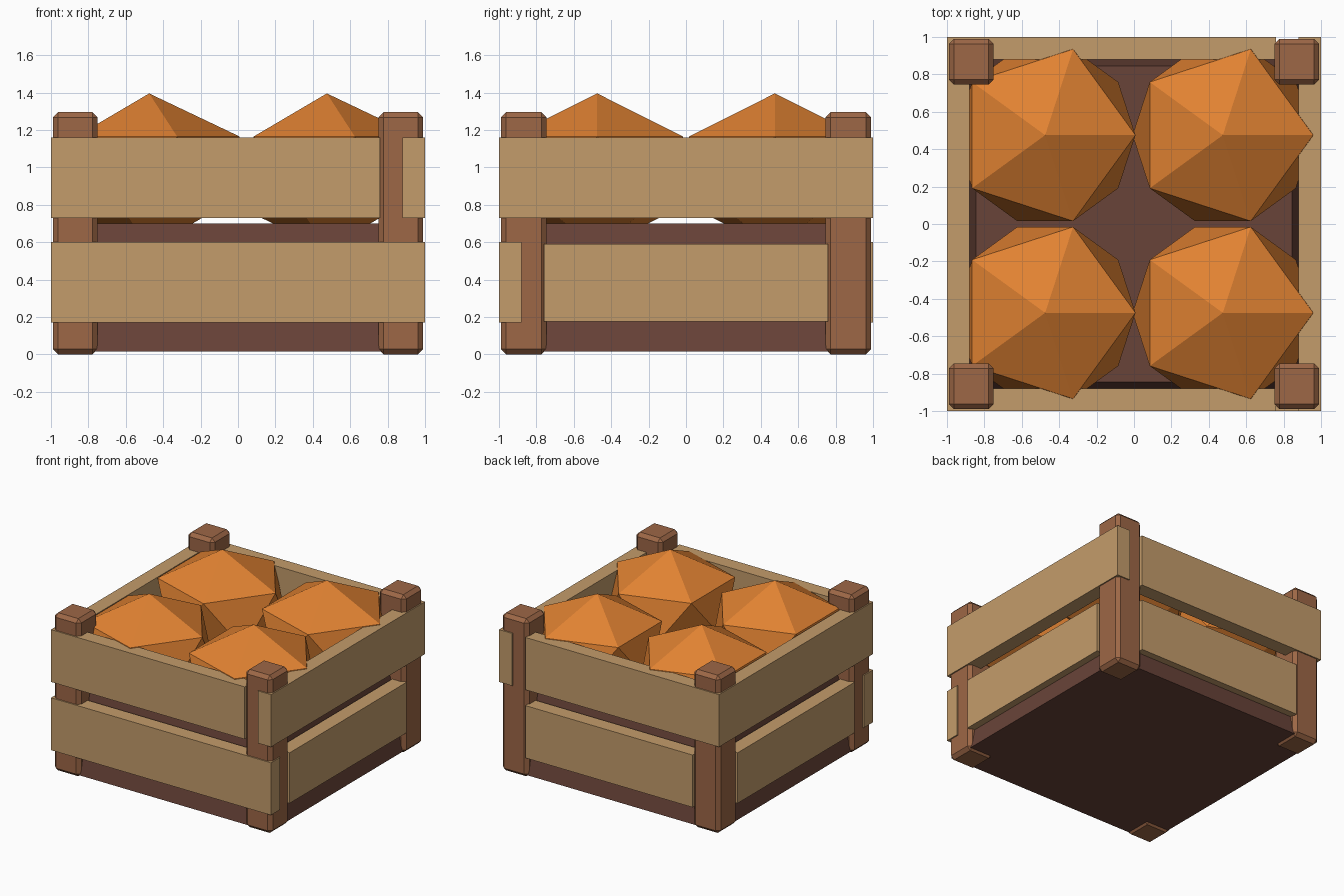
import bpy, bmesh
from mathutils import Matrix, Vector

cube = bpy.data.objects.get("Cube")
if cube:
    bpy.data.objects.remove(cube, do_unlink=True)


def material(name, rgb):
    """Flat material from an 0-255 sRGB colour."""
    col = [((c / 255 + 0.055) / 1.055) ** 2.4 for c in rgb] + [1.0]
    mat = bpy.data.materials.new(name)
    mat.use_nodes = True
    mat.diffuse_color = col
    bsdf = next(n for n in mat.node_tree.nodes if n.type == 'BSDF_PRINCIPLED')
    bsdf.inputs["Base Color"].default_value = col
    bsdf.inputs["Roughness"].default_value = 0.9
    return mat


plank_wood = material("light plank wood", (196, 156, 107))
post_wood = material("brown post wood", (157, 103, 70))
base_wood = material("dark base wood", (105, 67, 56))
orange_skin = material("orange skin", (225, 130, 50))


def add_object(name, bm, mat):
    mesh = bpy.data.meshes.new(name)
    bm.to_mesh(mesh)
    bm.free()
    mesh.materials.append(mat)
    obj = bpy.data.objects.new(name, mesh)
    bpy.context.collection.objects.link(obj)
    return obj


def box(name, x, y, z, mat, bevel=0, taper=1):
    """Box between (min, max) ranges; taper scales the top about z axis."""
    bm = bmesh.new()
    bmesh.ops.create_cube(bm, size=1)
    for v in bm.verts:
        top = v.co.z > 0
        v.co = Vector([r[0] if c < 0 else r[1] for c, r in zip(v.co, (x, y, z))])
        if top:
            v.co.x *= taper
            v.co.y *= taper
    obj = add_object(name, bm, mat)
    if bevel:
        mod = obj.modifiers.new("chamfer", 'BEVEL')
        mod.width = bevel
        mod.segments = 1
    return obj


def span(sign, inner, outer):
    return tuple(sorted((sign * inner, sign * outer)))


# Tapered solid base filling the lower half of the crate
BASE = 0.97
box("base", (-BASE, BASE), (-BASE, BASE), (0.015, 0.7), base_wood, taper=0.845 / BASE)

# Chamfered corner posts
for sx, side in ((-1, "right"), (1, "left")):
    for sy, end in ((-1, "front"), (1, "back")):
        box(f"{end}_{side}_post", span(sx, 0.75, 0.99), span(sy, 0.745, 0.99),
            (0, 1.295), post_wood, bevel=0.028)

# Slats: upper ones wrap the posts, lower ones mostly sit between them
INNER, GAP = 0.88, 0.76
UPPER, LOWER = (0.73, 1.16), (0.17, 0.6)
for s, side, end in ((-1, "right", "front"), (1, "left", "back")):
    across = span(s, INNER, 1)
    box(f"upper_{side}_slat", across, (-1, 1), UPPER, plank_wood)
    box(f"upper_{end}_slat", (-INNER, GAP), across, UPPER, plank_wood)
    box(f"lower_{side}_slat", across, (-GAP, GAP), (0.175, 0.59), plank_wood)
box("lower_front_slat", (-1, 1), (-1, -INNER), LOWER, plank_wood)
box("lower_back_slat", (-GAP, GAP), (INNER, 1), LOWER, plank_wood)

# Flattened twenty-sided fruits, one vertex pointing to +x
for sx, side in ((-1, "right"), (1, "left")):
    for sy, end in ((-1, "front"), (1, "back")):
        bm = bmesh.new()
        bmesh.ops.create_icosphere(bm, subdivisions=1, radius=1)
        ring = [v.co for v in bm.verts if 0.1 < v.co.z < 0.9]
        lead = min(ring, key=lambda c: abs(c.to_2d().angle_signed(Vector((1, 0)))))
        turn = lead.to_2d().angle_signed(Vector((1, 0)))
        # angle_signed is clockwise positive, so negate for a z rotation
        bm.transform(Matrix.Rotation(-turn, 4, 'Z'))
        bm.transform(Matrix.Diagonal((0.54, 0.54, 0.416, 1)))
        bm.transform(Matrix.Translation((sx * 0.475, sy * 0.475, 0.979)))
        add_object(f"{end}_{side}_fruit", bm, orange_skin)
